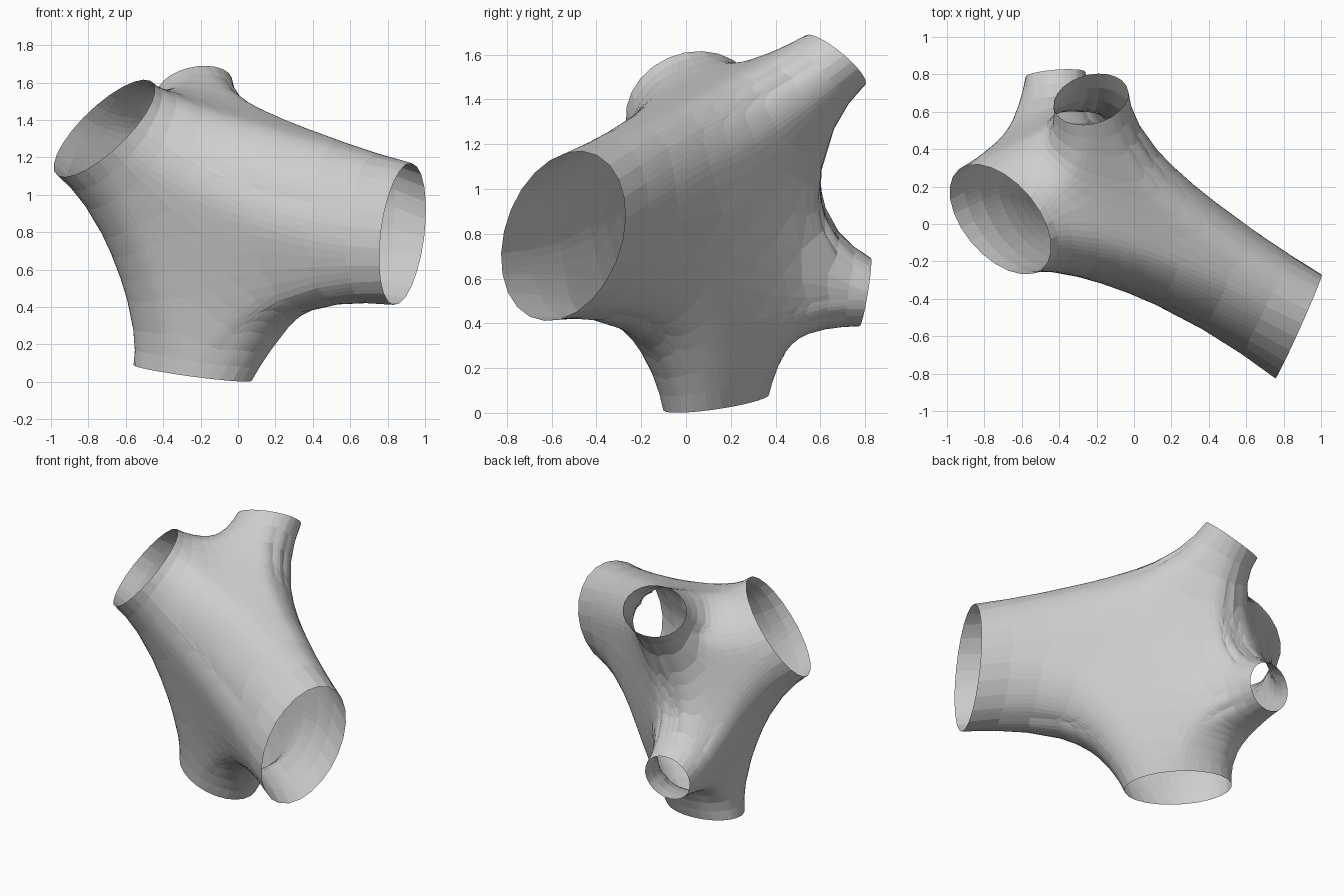
import bpy, bmesh
from math import sin, cos, tau
from mathutils import Vector

cube = bpy.data.objects.get("Cube")
if cube:
    bpy.data.objects.remove(cube, do_unlink=True)

SIDES = 24


def ring(bm, centre, normal, up, a, b):
    """Elliptical ring of vertices; b is the half size along up."""
    n = Vector(normal).normalized()
    u = Vector(up).cross(n).normalized()
    v = n.cross(u)
    points = []
    for i in range(SIDES):
        t = tau * i / SIDES
        points.append(bm.verts.new(Vector(centre) + u * a * cos(t) + v * b * sin(t)))
    return points


# Each arm: open rim, then root, as (centre, normal, up axis, half sizes)
arms = [
    # wide left arm
    (((.88, -.548, .79), (.917, -.4, -.03), (.17, .39, .91), .28, .398),
     ((.40, -.215, .885), (.84, -.54, 0), (.11, .18, .98), .265, .443)),
    # upper right arm
    (((-.715, .025, 1.355), (-.685, -.384, .62), (1, -.645, .713), .298, .373),
     ((-.585, .115, 1.24), (-.85, -.3, .43), (1, -.645, .713), .33, .36)),
    # upper back arm
    (((-.23, .667, 1.575), (-.21, .62, .75), (1, .2, .12), .173, .205),
     ((-.215, .45, 1.42), (.1, .77, .62), (1, 0, -.1), .2, .2)),
    # lower back arm
    (((-.42, .80, .54), (-.08, .985, -.16), (0, 0, 1), .16, .155),
     ((-.42, .57, .6), (0, .99, -.1), (0, 0, 1), .2, .22)),
    # foot
    (((-.243, .135, .047), (-.107, .09, -1), (.45, .893, 0), .341, .204),
     ((-.163, .137, .25), (-.07, .06, -1), (.45, .893, 0), .39, .25)),
]

# Core skin wrapped around the arm roots
bm = bmesh.new()
roots = [ring(bm, *root) for rim, root in arms]
owner = {v: k for k, loop in enumerate(roots) for v in loop}
bmesh.ops.convex_hull(bm, input=list(bm.verts))

# Open the skin where the arms join
caps = [f for f in bm.faces if len({owner[v] for v in f.verts}) == 1]
bmesh.ops.delete(bm, geom=caps, context='FACES_ONLY')
loose = [e for e in bm.edges if not e.link_faces]
bmesh.ops.delete(bm, geom=loose, context='EDGES')

# Arms from the roots out to the open rims
for (rim, _), loop in zip(arms, roots):
    outer = ring(bm, *rim)
    for i in range(SIDES):
        j = (i + 1) % SIDES
        if loop[i].is_valid and loop[j].is_valid:
            bm.faces.new((loop[i], loop[j], outer[j], outer[i]))

# Refine and relax the skin, keeping the rims fixed
bmesh.ops.subdivide_edges(bm, edges=list(bm.edges), cuts=2, use_grid_fill=True)
inner = [v for v in bm.verts if not v.is_boundary]
for _ in range(10):
    bmesh.ops.smooth_vert(bm, verts=inner, factor=.5,
                          use_axis_x=True, use_axis_y=True, use_axis_z=True)
bmesh.ops.recalc_face_normals(bm, faces=list(bm.faces))

mesh = bpy.data.meshes.new("branching_shell")
bm.to_mesh(mesh)
bm.free()
shell = bpy.data.objects.new("branching_shell", mesh)
bpy.context.collection.objects.link(shell)

grey = bpy.data.materials.new("light_grey")
grey.use_nodes = True
colour = (.62, .62, .62, 1)
grey.diffuse_color = colour
grey.node_tree.nodes["Principled BSDF"].inputs["Base Color"].default_value = colour
mesh.materials.append(grey)
